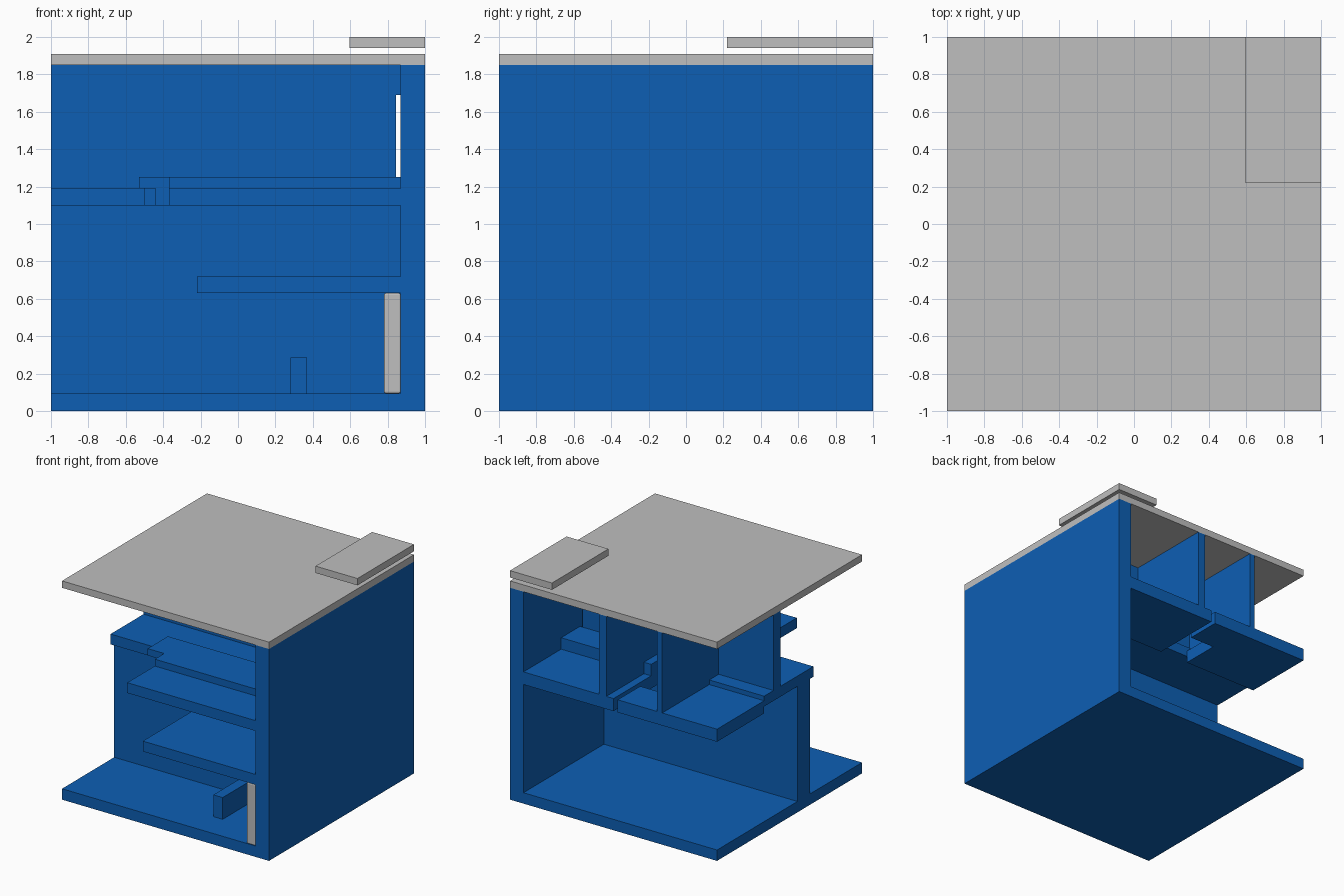
import bpy

cube = bpy.data.objects.get("Cube")
if cube:
    bpy.data.objects.remove(cube, do_unlink=True)


def material(name, rgb):
    m = bpy.data.materials.new(name)
    m.use_nodes = True
    m.diffuse_color = (*rgb, 1)
    m.node_tree.nodes["Principled BSDF"].inputs["Base Color"].default_value = (*rgb, 1)
    return m


BLUE = material("blue", (0.004, 0.114, 0.456))
GREY = material("light grey", (0.52, 0.52, 0.52))


def box(name, x, y, z, mat=BLUE):
    """Box from (min, max) pairs on each axis."""
    mid = [(a + b) / 2 for a, b in (x, y, z)]
    size = [b - a for a, b in (x, y, z)]
    bpy.ops.mesh.primitive_cube_add(size=1, location=mid)
    ob = bpy.context.object
    ob.name = name
    for v in ob.data.vertices:
        v.co = [c * s for c, s in zip(v.co, size)]
    ob.data.materials.append(mat)
    return ob


WALL = 0.87              # inner face of the side wall
UPPER = (1.10, 1.19)     # front part of the upper floor
REAR = (1.04, 1.15)      # lower, rear part of the upper floor
STEP = (1.19, 1.25)      # raised platform

# Shell: base, side wall, roof and the loose roof panel
box("base", (-1, 1), (-1, 1), (0, 0.095))
box("side_wall", (WALL, 1), (-1, 1), (0.095, 1.85))
box("roof", (-1, 1), (-1, 1), (1.85, 1.91), GREY)
box("roof_panel", (0.595, 1), (0.22, 1), (1.94, 2), GREY)

# Ground storey: cross wall, shelf, low block and rounded support
box("lower_wall", (-1, WALL), (-0.28, -0.11), (0.095, 1.10))
box("shelf", (-0.22, WALL), (-1, -0.28), (0.63, 0.72))
box("low_block", (0.28, 0.37), (-0.74, -0.28), (0.095, 0.285))
support = box("shelf_support", (0.78, WALL), (-1, -0.28), (0.095, 0.63), GREY)
bevel = support.modifiers.new("rounded_edges", "BEVEL")
bevel.width = 0.01
bevel.segments = 3

# Upper floor, front part with its balcony and a narrow notch
box("upper_floor", (-1, WALL), (-0.21, 0.35), UPPER)
box("upper_floor_left", (-1, -0.5), (-0.33, -0.21), UPPER)
box("upper_floor_strip", (-0.44, -0.37), (-0.49, -0.21), UPPER)
box("balcony", (-0.37, WALL), (-1, -0.21), UPPER)

# Upper floor, rear part around the stair opening
box("rear_floor_right", (0, WALL), (0.35, 1), REAR)
box("rear_floor_left", (-1, -0.28), (0.35, 1), REAR)
box("rear_floor_middle", (-0.28, -0.04), (0.69, 1), REAR)

# Raised platforms
box("platform_edge", (-0.53, -0.37), (-0.49, -0.21), STEP)
box("platform", (-0.37, WALL), (-0.62, -0.21), STEP)
box("rear_platform", (0, WALL), (0.22, 0.48), (1.15, 1.25))

# Upper storey: cross wall with a narrow gap, lintel and two partitions
box("upper_wall", (-1, 0.845), (0.125, 0.22), (1.19, 1.85))
box("lintel", (0.845, WALL), (0.125, 0.22), (1.69, 1.85))
for i, x in enumerate(((0.07, 0.14), (-0.47, -0.42))):
    box(f"partition_{i + 1}", x, (0.22, 1), (1.15, 1.85))
